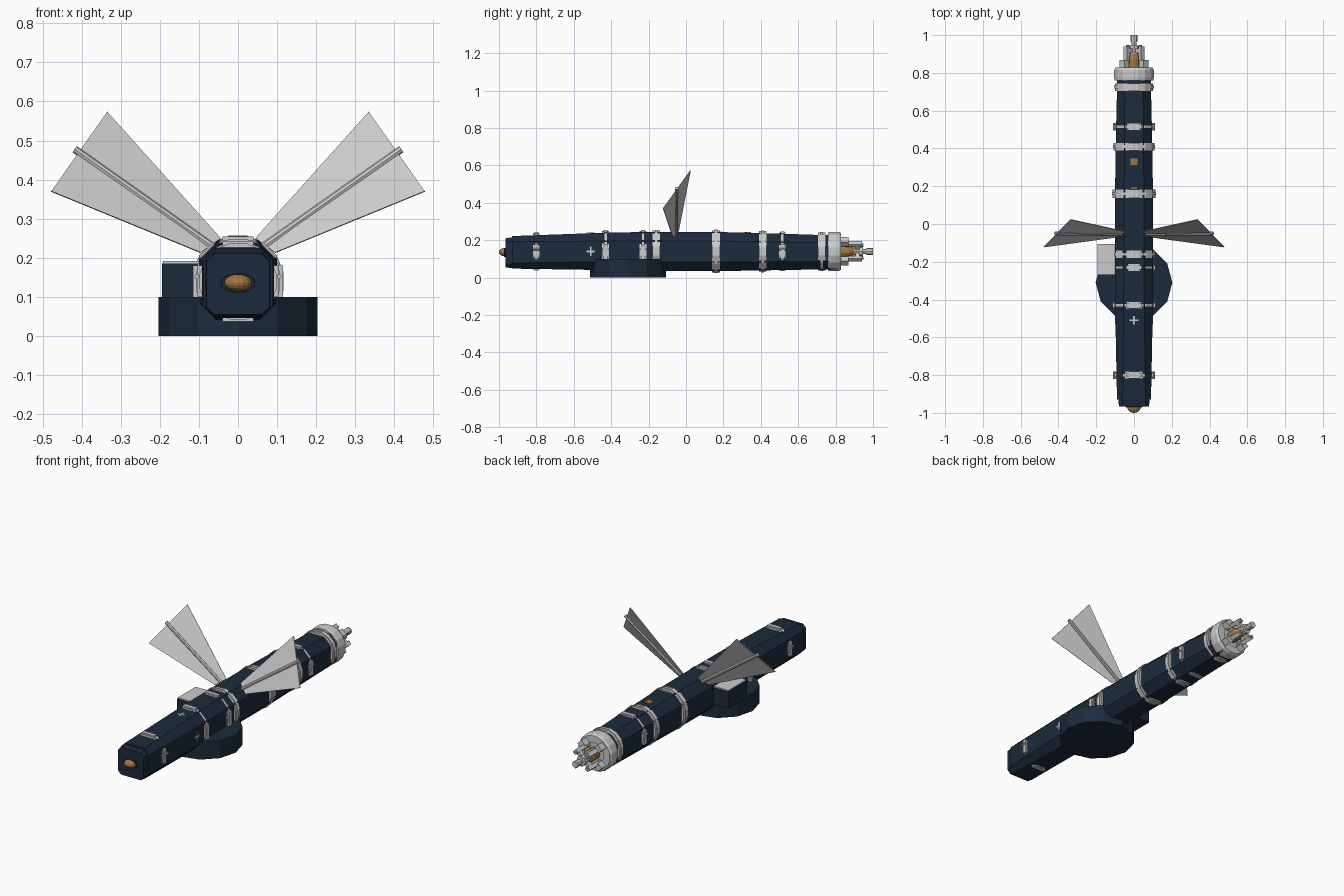
import bpy, bmesh, math
from mathutils import Vector, Matrix

if "Cube" in bpy.data.objects:
    bpy.data.objects.remove(bpy.data.objects["Cube"])

CZ = 0.14  # height of the barrel axis


def material(name, col):
    m = bpy.data.materials.new(name)
    m.diffuse_color = (*col, 1)
    m.use_nodes = True
    m.node_tree.nodes["Principled BSDF"].inputs["Base Color"].default_value = m.diffuse_color
    return m


NAVY = material("navy", (0.012, 0.024, 0.045))
AMBER = material("amber", (0.36, 0.18, 0.055))


def make(name, bm, mat=None):
    bmesh.ops.recalc_face_normals(bm, faces=bm.faces)
    me = bpy.data.meshes.new(name)
    bm.to_mesh(me)
    bm.free()
    ob = bpy.data.objects.new(name, me)
    bpy.context.collection.objects.link(ob)
    if mat:
        me.materials.append(mat)
    return ob


def box(name, lo, hi, mat=None, rot=None):
    bm = bmesh.new()
    bmesh.ops.create_cube(bm, size=1)
    lo, hi = Vector(lo), Vector(hi)
    for v in bm.verts:
        v.co = Vector((lo + hi) / 2) + Vector([a * b for a, b in zip(v.co, hi - lo)])
    if rot is not None:  # spin about the barrel axis
        bmesh.ops.rotate(bm, verts=bm.verts, cent=(0, 0, CZ), matrix=Matrix.Rotation(rot, 3, 'Y'))
    return make(name, bm, mat)


def loft(name, rings, mat=None, close=False):
    bm = bmesh.new()
    loops = [[bm.verts.new(p) for p in r] for r in rings]
    n = len(loops[0])
    pairs = list(zip(loops, loops[1:]))
    if close:
        pairs.append((loops[-1], loops[0]))
    for a, b in pairs:
        for i in range(n):
            bm.faces.new((a[i], a[(i + 1) % n], b[(i + 1) % n], b[i]))
    if not close:
        bm.faces.new(loops[0])
        bm.faces.new(loops[-1])
    return make(name, bm, mat)


def octagon(y, hw, z0, z1, c):
    return [(x, y, z) for x, z in (
        (hw, z0 + c), (hw, z1 - c), (hw - c, z1), (c - hw, z1),
        (-hw, z1 - c), (-hw, z0 + c), (c - hw, z0), (hw - c, z0))]


def circle(y, r, n=16, cz=CZ):
    return [(r * math.cos((i + .5) * math.tau / n), y, cz + r * math.sin((i + .5) * math.tau / n))
            for i in range(n)]


def rod(name, a, b, r, mat=None, n=8):
    a, b = Vector(a), Vector(b)
    bm = bmesh.new()
    q = (b - a).to_track_quat('Z', 'Y').to_matrix().to_4x4()
    bmesh.ops.create_cone(bm, cap_ends=True, segments=n, radius1=r, radius2=r,
                          depth=(b - a).length, matrix=Matrix.Translation((a + b) / 2) @ q)
    return make(name, bm, mat)


# Faceted barrel, tapering toward the front
loft("barrel", [octagon(*s) for s in (
    (-0.965, 0.080, 0.055, 0.21, 0.018), (-0.93, 0.082, 0.05, 0.215, 0.022),
    (-0.93, 0.09, 0.048, 0.222, 0.03), (-0.43, 0.1, 0.04, 0.24, 0.045),
    (-0.15, 0.1, 0.035, 0.245, 0.048), (0.2, 0.1, 0.035, 0.243, 0.048),
    (0.5, 0.095, 0.04, 0.235, 0.045), (0.80, 0.088, 0.045, 0.225, 0.04))], NAVY)

# Clamping rings with a raised central rib
for y, r, w in ((-0.8, .104, .018), (-0.43, .114, .018), (-0.23, .114, .018), (-0.16, .118, .02),
                (0.16, .119, .022), (0.41, .114, .02), (0.515, .107, .018), (0.725, .107, .02)):
    loft("barrel_ring", [circle(y + dy * w, rr) for dy, rr in (
        (-1, r - .025), (-1, r - .004), (-.35, r - .004), (-.35, r),
        (.35, r), (.35, r - .004), (1, r - .004), (1, r - .025))], close=True)
for y, h in ((-0.8, .104), (-0.43, .116), (-0.23, .116), (0.515, .107)):
    for k in range(4):
        box("ring_clamp", (-.04, y - .011, CZ + h - .012), (.04, y + .011, CZ + h - .001), rot=k * math.pi / 2)
        for s in (-1, 1):
            rod("clamp_bolt", (s * .105, y - .02, CZ + .012), (s * .105, y + .02, CZ + .012), .006)

# Front lens in a dark bezel
loft("lens_bezel", [[(x, y, .135 + (z - CZ) * .55) for x, y, z in circle(y, r, 20)]
                    for y, r in ((-.95, .046), (-.972, .044))], NAVY)
bm = bmesh.new()
bmesh.ops.create_uvsphere(bm, u_segments=16, v_segments=10, radius=1)
for v in bm.verts:
    v.co = Vector((v.co.x * .035, -.97 + v.co.y * .03, .136 + v.co.z * .022))
make("front_lens", bm, AMBER)

# Round base and side housing
rod("base", (0, -.31, 0), (0, -.31, .10), .203, NAVY, 12)
box("side_housing", (-.194, -.27, .09), (-.08, -.105, .186), NAVY)
box("housing_lid", (-.192, -.268, .186), (-.09, -.107, .192))

# Collar and stepped prongs around the emitter core at the rear
loft("rear_collar", [circle(y, r) for y, r in (
    (.76, .075), (.76, .104), (.775, .107), (.815, .107), (.828, .1), (.828, .06))], close=True)
loft("collar_plate", [circle(.79, .085), circle(.822, .085)])
loft("emitter_core", [circle(y, r, 12) for y, r in ((.81, .034), (.87, .034), (.905, .018))], AMBER)
for k in range(4):
    a = k * math.pi / 2 + math.pi / 4
    box("prong_base", (-.018, .815, CZ + .055), (.018, .868, CZ + .09), rot=a)
    box("prong_arm", (-.012, .85, CZ + .045), (.012, .94, CZ + .066), rot=a)
    box("prong_bridge", (-.011, .905, CZ), (.011, .928, CZ + .055), rot=a)
    rod("prong_pin", (.05 * math.sin(a), .82, CZ + .05 * math.cos(a)),
        (.05 * math.sin(a), .948, CZ + .05 * math.cos(a)), .008)
rod("tip_hub", (0, .9, CZ), (0, .945, CZ), .028)
rod("tip_rod", (0, .93, CZ), (0, .998, CZ), .014)
rod("tip_cap", (0, .965, CZ), (0, 1, CZ), .018)

# Fan-shaped fins, each with a central spar
for s in (-1, 1):
    corners = [Vector(p) for p in ((s * .045, -.04, .25), (s * .335, .024, .573),
                                   (s * .478, -.122, .37), (s * .095, -.07, .213))]
    nrm = (corners[1] - corners[0]).cross(corners[2] - corners[0]).normalized() * .002
    loft("fin", [[c - nrm for c in corners], [c + nrm for c in corners]])
    rod("fin_spar", (s * .06, -.054, .225), (s * .418, -.05, .478), .0095)

# Small inlays and cross marks on the barrel
box("top_indicator", (-.018, .313, .23), (.018, .348, .245), AMBER)
box("top_slit", (-.016, .184, .23), (.016, .192, .2455), AMBER)
for k in (0, 1, 3):
    h = .096
    box("cross_bar", (-.025, -.514, CZ + h - .01), (.025, -.506, CZ + h + .004), rot=k * math.pi / 2)
    box("cross_stem", (-.005, -.532, CZ + h - .01), (.005, -.488, CZ + h + .004), rot=k * math.pi / 2)
